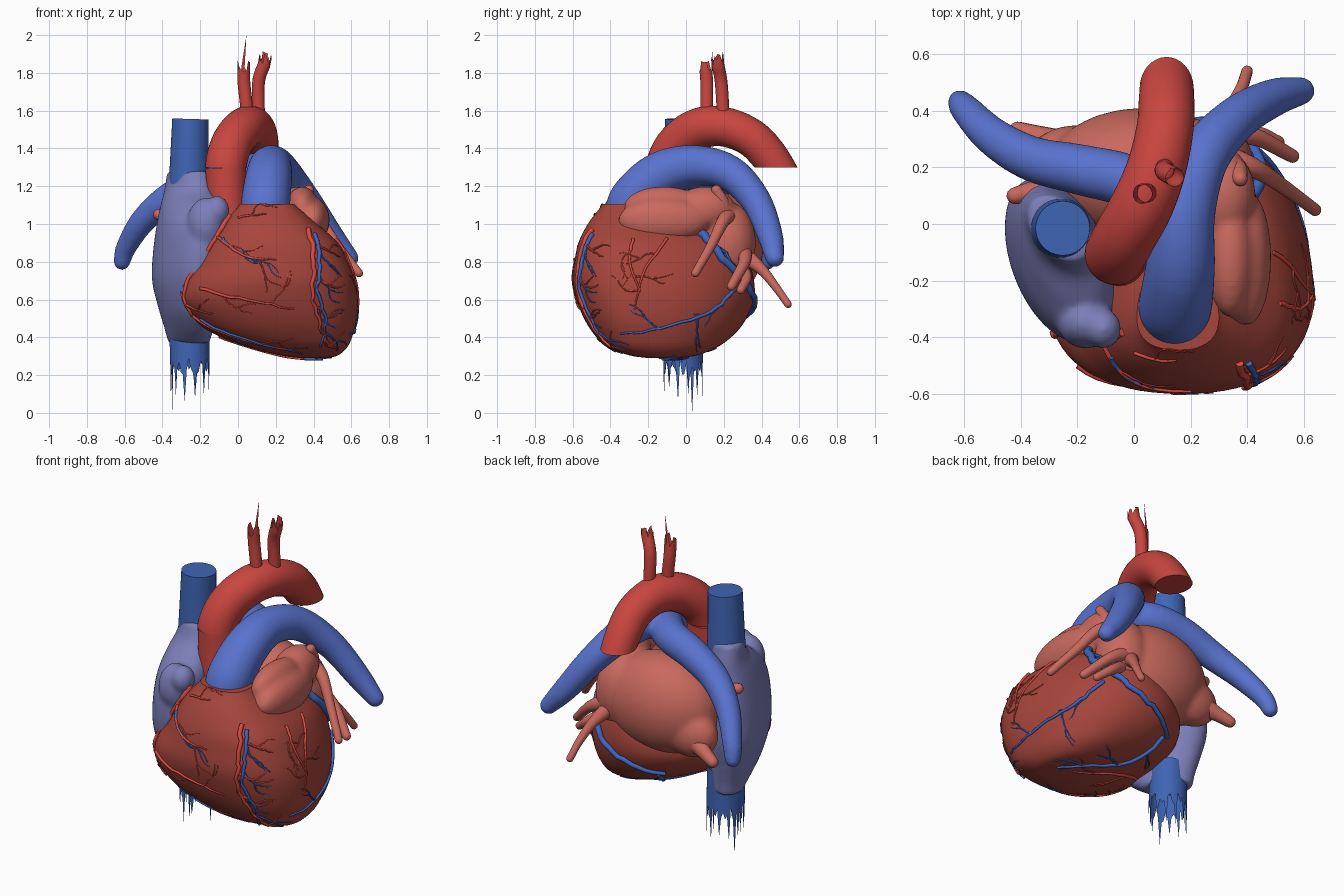
import bpy, bmesh, random
from math import sin, cos, pi, copysign
from mathutils import Vector, Matrix
from mathutils.bvhtree import BVHTree

if "Cube" in bpy.data.objects:
    bpy.data.objects.remove(bpy.data.objects["Cube"])
random.seed(4)

def mat(name, *c):
    m = bpy.data.materials.new(name)
    m.diffuse_color = (*c, 1)
    m.use_nodes = True
    m.node_tree.nodes["Principled BSDF"].inputs["Base Color"].default_value = m.diffuse_color
    return m

MUSCLE, ARTERY = mat("muscle", .38, .06, .045), mat("artery", .58, .06, .05)
L_ATR, R_ATR = mat("left_atrium", .58, .14, .11), mat("right_atrium", .2, .21, .48)
PULM, CAVA = mat("pulmonary", .1, .17, .62), mat("cava", .05, .13, .46)
COR_A, COR_V = mat("coronary_red", .7, .07, .05), mat("coronary_blue", .05, .13, .5)

def spline(pts, n):
    """Catmull-Rom through tuples of any length, n samples per span."""
    P = [Vector(p) for p in pts]
    P = [2 * P[0] - P[1]] + P + [2 * P[-1] - P[-2]]
    out = []
    for i in range(1, len(P) - 2):
        a, b, c, d = P[i - 1:i + 3]
        for k in range(n):
            t = k / n
            out.append(.5 * (2 * b + (c - a) * t + (2 * a - 5 * b + 4 * c - d) * t ** 2 + (3 * b - a - 3 * c + d) * t ** 3))
    return out + [P[-2]]

def skin(bm, rings, cap=True):
    V = [[bm.verts.new(p) for p in r] for r in rings]
    n = len(V[0])
    for a, b in zip(V, V[1:]):
        for i in range(n):
            bm.faces.new((a[i], a[(i + 1) % n], b[(i + 1) % n], b[i]))
    if cap:
        bm.faces.new(V[0][::-1])
        bm.faces.new(V[-1])
    return V

def loft(bm, rows, phase=0, wedge=0, power=1, seg=64, n=5):
    """Stacked ovals from rows of (z, x0, x1, y0, y1); phase turns them, wedge pulls both flanks to the front."""
    rings = []
    for z, x0, x1, y0, y1 in spline(rows, n):
        f = lambda v: copysign(abs(v) ** power, v)
        rings.append([((x0 + x1) / 2 + (x1 - x0) / 2 * f(cos(t)),
                       (y0 + y1) / 2 + (y1 - y0) / 2 * f(sin(t + phase - wedge * cos(t))), z)
                      for t in (2 * pi * i / seg for i in range(seg))])
    skin(bm, rings)

def tube(bm, pts, seg=24, n=5, round_end=False, cap=True):
    """Swept circle through (x, y, z, radius) points."""
    S = spline(pts, n) if n > 1 else [Vector(p) for p in pts]
    C, R = [s.xyz for s in S], [s[3] for s in S]
    if round_end:
        d, r = (C[-1] - C[-2]).normalized(), R[-1]
        for k in (.4, .75, .95):
            C.append(S[-1].xyz + d * r * k)
            R.append(r * (1 - k * k) ** .5)
    rings, u = [], None
    for i, c in enumerate(C):
        t = (C[min(i + 1, len(C) - 1)] - C[max(i - 1, 0)]).normalized()
        u = t.orthogonal() if u is None else u - t * u.dot(t)
        u.normalize()
        w = t.cross(u)
        rings.append([c + R[i] * (u * cos(a) + w * sin(a)) for a in (2 * pi * j / seg for j in range(seg))])
    return skin(bm, rings, cap)

def ball(bm, c, r):
    bmesh.ops.create_icosphere(bm, subdivisions=4, radius=1, matrix=Matrix.LocRotScale(Vector(c), None, Vector(r)))

def finish(name, bm, m, voxel=0):
    bmesh.ops.recalc_face_normals(bm, faces=bm.faces[:])
    me = bpy.data.meshes.new(name)
    bm.to_mesh(me)
    bm.free()
    ob = bpy.data.objects.new(name, me)
    bpy.context.collection.objects.link(ob)
    me.materials.append(m)
    if voxel:   # melt overlapping shapes into one skin
        r = ob.modifiers.new("fuse", 'REMESH')
        r.voxel_size, r.use_smooth_shade = voxel, True
        s = ob.modifiers.new("soften", 'SMOOTH')
        s.factor, s.iterations = .5, 8
    bpy.context.view_layer.objects.active = ob
    ob.select_set(True)
    bpy.ops.object.shade_smooth_by_angle(angle=.8)
    ob.select_set(False)

# Ventricles
bm = bmesh.new()
loft(bm, [(.29, .33, .47, -.2, -.04), (.305, .22, .53, -.3, .06), (.35, .05, .58, -.42, .17), (.42, -.13, .61, -.49, .26),
          (.5, -.24, .63, -.54, .32), (.6, -.305, .635, -.58, .36), (.7, -.28, .62, -.6, .36), (.8, -.21, .585, -.59, .33),
          (.9, -.15, .53, -.57, .26), (1., -.085, .42, -.52, .12), (1.08, -.01, .325, -.46, -.08), (1.105, .01, .3, -.445, -.12)],
     wedge=.25, power=.9)
bmesh.ops.recalc_face_normals(bm, faces=bm.faces[:])
bvh = BVHTree.FromBMesh(bm)
finish("ventricles", bm, MUSCLE)

# Right atrium with its ear
bm = bmesh.new()
loft(bm, [(.37, -.37, -.15, -.14, .1), (.45, -.39, -.13, -.25, .11), (.55, -.42, -.12, -.34, .13), (.7, -.455, -.1, -.4, .16),
          (.85, -.45, -.08, -.42, .16), (1., -.43, -.07, -.4, .15), (1.1, -.41, -.09, -.3, .13), (1.18, -.39, -.13, -.18, .12),
          (1.28, -.375, -.15, -.13, .1)], phase=-.4)
ball(bm, (-.17, -.35, 1.0), (.1, .09, .14))
ball(bm, (-.11, -.37, 1.07), (.065, .07, .08))
finish("right_atrium", bm, R_ATR, .014)

# Left atrium with its ear
bm = bmesh.new()
for c, r in [((.03, .17, .88), (.35, .24, .29)), ((-.2, .24, .78), (.17, .11, .14)), ((.27, .22, .9), (.15, .15, .22)),
             ((.34, -.12, 1.09), (.085, .21, .11)), ((.4, -.12, 1.02), (.085, .24, .12)), ((.32, .1, 1.08), (.11, .16, .12)),
             ((.36, -.23, 1.0), (.1, .13, .1))]:
    ball(bm, c, r)
finish("left_atrium", bm, L_ATR, .016)

# Pulmonary veins
bm = bmesh.new()
for pts in [[(.3, .24, 1.04, .05), (.42, .2, 1.02, .035), (.53, .13, .88, .026), (.64, .05, .74, .022)],
            [(.3, .3, .86, .05), (.42, .31, .8, .032), (.56, .24, .67, .024)],
            [(.28, .3, .84, .05), (.34, .4, .76, .03), (.38, .48, .66, .022), (.4, .54, .575, .02)],
            [(.3, .27, .8, .04), (.42, .32, .72, .028), (.51, .29, .65, .022)],
            [(.29, .2, 1.0, .05), (.36, .2, 1.1, .035), (.375, .16, 1.18, .027)],
            [(-.2, .24, .78, .09), (-.32, .3, .73, .045), (-.41, .33, .69, .032)],
            [(-.2, .12, .98, .07), (-.36, .11, 1.03, .04), (-.42, .1, 1.05, .03)]]:
    tube(bm, pts, 16, round_end=True)
finish("pulmonary_veins", bm, L_ATR)

# Pulmonary trunk and its two branches
bm = bmesh.new()
tube(bm, [(.14, -.31, 1.03, .125), (.148, -.275, 1.13, .13), (.165, -.14, 1.26, .122), (.18, .04, 1.31, .108), (.24, .23, 1.27, .095),
          (.36, .37, 1.125, .08), (.49, .445, .94, .068), (.59, .47, .82, .05)], 32, round_end=True)
tube(bm, [(.15, .0, 1.28, .1), (.0, .14, 1.27, .095), (-.18, .19, 1.23, .09), (-.36, .23, 1.14, .08), (-.5, .31, 1.02, .068),
          (-.59, .4, .88, .055), (-.615, .43, .8, .045)], 32, round_end=True)
finish("pulmonary_artery", bm, PULM, .012)

# Aortic root and arch, arch cut flat at both ends
bm = bmesh.new()
tube(bm, [(-.05, -.12, 1.0, .1), (-.06, -.11, 1.15, .106), (-.065, -.105, 1.295, .108)], 32)
finish("aortic_root", bm, ARTERY)
bm = bmesh.new()
tube(bm, [(-.065, -.11, 1.2, .11), (-.062, -.1, 1.32, .11), (-.03, -.04, 1.43, .11), (.03, .07, 1.505, .11), (.08, .2, 1.515, .105),
          (.11, .34, 1.46, .101), (.115, .44, 1.36, .098), (.115, .53, 1.22, .092)], 32)
bmesh.ops.bisect_plane(bm, geom=bm.verts[:] + bm.edges[:] + bm.faces[:], plane_co=(0, 0, 1.3), plane_no=(0, 0, -1), clear_outer=True)
bmesh.ops.holes_fill(bm, edges=[e for e in bm.edges if e.is_boundary], sides=0)
finish("aortic_arch", bm, ARTERY)

# Neck arteries with torn upper ends
bm = bmesh.new()
for pts, peak in [([(.05, .11, 1.5), (.045, .11, 1.62), (.032, .11, 1.74), (.03, .105, 1.82)], 2.0),
                  ([(.11, .2, 1.5), (.108, .195, 1.62), (.11, .185, 1.76), (.145, .165, 1.86)], 1.9)]:
    V = tube(bm, [(*p, .034) for p in pts], 20, cap=False)
    for v in V[-1]:
        v.co.z += random.uniform(-.02, .05)
    V[-1][3].co.z = peak
    V[-1][3].co.x += .02
finish("neck_arteries", bm, ARTERY)

# Upper and lower great veins, lower one frayed
bm = bmesh.new()
tube(bm, [(-.26, -.015, 1.2, .107), (-.258, -.015, 1.35, .101), (-.252, -.015, 1.556, .096)], 40)
finish("upper_great_vein", bm, CAVA)
bm = bmesh.new()
V = tube(bm, [(-.26, -.015, .5, .105), (-.257, -.015, .38, .105), (-.255, -.015, .27, .105)], 60, cap=False)
for i, v in enumerate(V[-1]):
    v.co.z = random.uniform(.2, .29) if i % 5 else random.uniform(.06, .2)
V[-1][12].co.z = 0
finish("lower_great_vein", bm, CAVA)

# Coronary vessels: paths projected on the ventricles, with random twigs
VIEW = {'F': lambda a, b: ((a, -2, b), (0, 1, 0)), 'R': lambda a, b: ((2, a, b), (-1, 0, 0)),
        'B': lambda a, b: ((a, 2, b), (0, -1, 0)), 'U': lambda a, b: ((a, b, -2), (0, 0, 1))}

def on_surface(p, lift):
    q, nrm = bvh.find_nearest(p)[:2]
    return q + nrm * lift, nrm

def twig(bm, p, d, r, steps, depth):
    pts = []
    for k in range(steps):
        p, nrm = on_surface(p, r * .5)
        pts.append((*p, r * (1 - .7 * k / steps)))
        d = (Matrix.Rotation(random.uniform(-.5, .5), 3, nrm) @ d)
        d = (d - nrm * d.dot(nrm)).normalized()
        if depth and k == 4:
            twig(bm, p, Matrix.Rotation(random.choice((-.8, .8)), 3, nrm) @ d, r * .75, steps - 3, depth - 1)
        p = p + d * .024
    tube(bm, pts, 6, 1)

def vessel(bm, path, r, every=6):
    hits = []
    for view, a, b in path:
        o, d = VIEW[view](a, b)
        hits.append(bvh.ray_cast(Vector(o), Vector(d))[0] or bvh.find_nearest(Vector((o[0], o[1] * .2, o[2])))[0])
    S = spline(hits, 6)
    pts = []
    for i, s in enumerate(S):
        wobble = Vector([random.uniform(-.5, .5) * r for _ in range(3)])
        p, nrm = on_surface(s + wobble, r * .5)
        pts.append((*p, r * (1 - .55 * i / len(S))))
        if i % every == 3 and i + 1 < len(S):
            twig(bm, p, Matrix.Rotation(random.choice((-.8, .8)), 3, nrm) @ (S[i + 1] - s).normalized(), r * .6, 9, 1)
    tube(bm, pts, 8, 1)

bm = bmesh.new()
for path, r in [([('F', -.04, 1.04), ('F', -.1, .94), ('F', -.2, .79), ('F', -.28, .63), ('F', -.24, .52)], .015),
                ([('F', .37, .97), ('F', .4, .8), ('F', .39, .65), ('F', .43, .48), ('F', .48, .35)], .014),
                ([('F', -.1, .93), ('F', .03, .83), ('F', .2, .81)], .009), ([('F', -.2, .66), ('F', .05, .6), ('F', .3, .55)], .009),
                ([('F', 0, 1.03), ('F', .15, 1.05)], .007), ([('F', -.24, .52), ('F', 0, .4), ('F', .25, .34)], .008),
                ([('R', -.28, .92), ('R', -.3, .8), ('R', -.24, .64)], .009), ([('R', -.1, .92), ('R', -.22, .75), ('R', -.27, .55)], .008),
                ([('U', -.1, -.1), ('U', .1, -.05), ('U', .35, -.1)], .01)]:
    vessel(bm, path, r)
finish("coronary_arteries", bm, COR_A)
bm = bmesh.new()
for path, r, e in [([('F', .4, .95), ('F', .43, .8), ('F', .42, .65), ('F', .46, .5), ('F', .44, .36)], .012, 6),
                   ([('F', -.08, .92), ('F', .0, .85), ('F', .12, .8)], .008, 6),
                   ([('R', .08, .95), ('R', .18, .82), ('B', .36, .68), ('B', .2, .58), ('B', -.02, .5)], .024, 99),
                   ([('R', .26, .66), ('R', .13, .54), ('R', -.1, .46), ('R', -.35, .42)], .011, 5),
                   ([('B', .0, .48), ('U', .1, .08), ('U', .3, .0), ('U', .45, -.12)], .013, 5),
                   ([('F', -.2, .5), ('F', .05, .39), ('F', .3, .33)], .008, 6)]:
    vessel(bm, path, r, e)
finish("coronary_veins", bm, COR_V)
